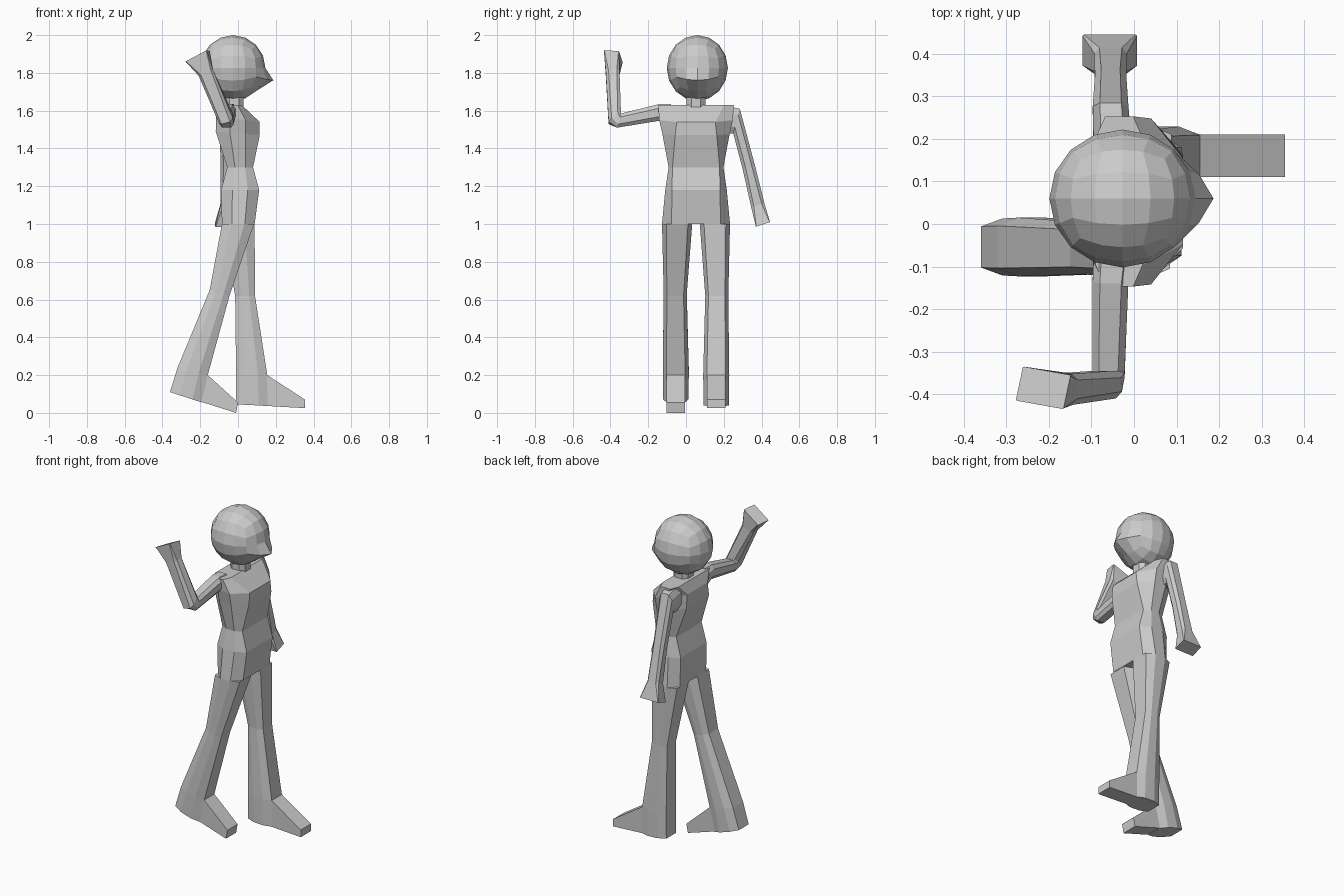
import bpy, bmesh, math
from mathutils import Vector

MID = 0.053  # body centre line in y (the figure faces +x)


def finish(name, bm):
    bmesh.ops.recalc_face_normals(bm, faces=bm.faces)
    me = bpy.data.meshes.new(name)
    bm.to_mesh(me)
    bm.free()
    ob = bpy.data.objects.new(name, me)
    bpy.context.collection.objects.link(ob)
    return ob


def loft(name, sections):
    """Skin chamfered sections: (edge a, edge b, half-width vector, flat of a/b, flat of sides)."""
    bm = bmesh.new()
    rings = []
    for a, b, w, c, d in sections:
        a, b, w = Vector(a), Vector(b), Vector(w)
        m, h = (a + b) / 2, (b - a) / 2
        uv = [(1, -c), (1, c), (d, 1), (-d, 1), (-1, c), (-1, -c), (-d, -1), (d, -1)]
        rings.append([bm.verts.new(m + h * u + w * v) for u, v in uv])
    for r, s in zip(rings, rings[1:]):
        for i in range(8):
            j = (i + 1) % 8
            bm.faces.new((r[i], r[j], s[j], s[i]))
    bm.faces.new(rings[0])
    bm.faces.new(rings[-1])
    return finish(name, bm)


def body_section(xb, zb, xf, zf, y, hy, c, d):
    return ((xb, y, zb), (xf, y, zf), (0, hy, 0), c, d)


# Torso: pelvis, hips, waist, chest, shoulders
loft("torso", [body_section(xb, zb, xf, zf, MID, hy, c, d) for xb, zb, xf, zf, hy, c, d in [
    (-0.085, 1.00, 0.088, 1.00, 0.180, 0.72, 0.40),
    (-0.090, 1.18, 0.112, 1.18, 0.163, 0.78, 0.40),
    (-0.057, 1.30, 0.080, 1.30, 0.145, 0.86, 0.40),
    (-0.118, 1.49, 0.115, 1.47, 0.178, 0.62, 0.35),
    (-0.115, 1.57, 0.115, 1.54, 0.195, 0.52, 0.35),
    (-0.090, 1.63, 0.020, 1.63, 0.200, 0.75, 0.60)]])

# Neck
loft("neck", [body_section(-0.07, z, 0.03, z, MID, 0.05, 0.5, 0.5) for z in (1.58, 1.70)])

# Legs: hip, knee, ankle, sole; (back x, z, front x, z)
HIP_Y = [(0.100, 0.080), (0.110, 0.061), (0.107, 0.069), (0.107, 0.067)]
LEGS = {
    "right": (-1, [(-0.085, 1.00, 0.085, 1.00), (-0.15, 0.65, -0.045, 0.62),
                   (-0.32, 0.24, -0.160, 0.20), (-0.36, 0.11, -0.190, 0.055)]),
    "left": (1, [(-0.085, 1.00, 0.088, 1.00), (-0.015, 0.62, 0.09, 0.62),
                 (-0.01, 0.20, 0.155, 0.20), (-0.01, 0.045, 0.160, 0.037)]),
}
# Feet: (sole back, instep, toe top, toe bottom) as x, z
FEET = {
    "right": [(-0.25, 0.076), (-0.24, 0.21), (-0.16, 0.20), (0.0, 0.055), (-0.01, 0.0)],
    "left": [(0.06, 0.042), (0.06, 0.20), (0.155, 0.20), (0.355, 0.07), (0.355, 0.025)],
}
for side, (sgn, path) in LEGS.items():
    loft(side + "_leg", [body_section(*p, MID + sgn * y, hy, 0.72, 0.40)
                         for p, (y, hy) in zip(path, HIP_Y)])
    bm = bmesh.new()
    yc = MID + sgn * 0.107
    rows = [[bm.verts.new((x, yc + o, z)) for x, z in FEET[side]] for o in (-0.05, 0.05)]
    n = len(rows[0])
    for i in range(n):
        j = (i + 1) % n
        bm.faces.new((rows[0][i], rows[0][j], rows[1][j], rows[1][i]))
    for r in rows:
        bm.faces.new(r)
    finish(side + "_foot", bm)

# Lowered left arm: shoulder, elbow, wrist, flared hand
loft("left_arm", [
    ((-0.05, 0.19, 1.63), (-0.05, 0.17, 1.48), (0.045, 0, 0), 0.6, 0.5),
    ((-0.055, 0.285, 1.61), (-0.055, 0.25, 1.48), (0.042, 0, 0), 0.6, 0.5),
    ((-0.055, 0.365, 1.31), (-0.055, 0.300, 1.29), (0.037, 0, 0), 0.6, 0.5),
    ((-0.055, 0.415, 1.11), (-0.055, 0.345, 1.09), (0.038, 0, 0), 0.7, 0.6),
    ((-0.057, 0.445, 1.01), (-0.057, 0.370, 0.985), (0.064, 0, 0), 0.95, 0.95)])

# Raised right arm: shoulder, elbow, forearm, wrist, flared hand
loft("right_arm", [
    ((-0.05, -0.08, 1.635), (-0.05, -0.06, 1.50), (0.045, 0, 0), 0.6, 0.5),
    ((-0.055, -0.14, 1.635), (-0.055, -0.12, 1.55), (0.042, 0, 0), 0.6, 0.5),
    ((-0.06, -0.345, 1.585), (-0.06, -0.365, 1.510), (0.038, 0, 0), 0.6, 0.5),
    ((-0.07, -0.345, 1.600), (-0.065, -0.410, 1.535), (0.038, 0, 0.01), 0.6, 0.5),
    ((-0.17, -0.352, 1.80), (-0.17, -0.425, 1.80), (0.038, 0, 0.016), 0.7, 0.6),
    ((-0.205, -0.345, 1.885), (-0.222, -0.425, 1.89), (0.056, -0.01, 0.03), 0.95, 0.95)])

# Head: rounded cube with the front lower row drawn out into a pointed face edge
bm = bmesh.new()
bmesh.ops.create_cube(bm, size=2)
bmesh.ops.subdivide_edges(bm, edges=bm.edges[:], cuts=3, use_grid_fill=True)
for v in bm.verts:
    g = v.co.copy()
    p = Vector([math.tan(t * math.pi / 4) for t in g]).normalized()
    if g.x > 0.99 and abs(g.z + 0.5) < 0.1:
        p.x += 0.32 - 0.28 * abs(g.y)
        p.z += 0.01
    v.co = (-0.027 + p.x * 0.172, 0.06 + p.y * 0.162, 1.826 + p.z * 0.174)
finish("head", bm)
